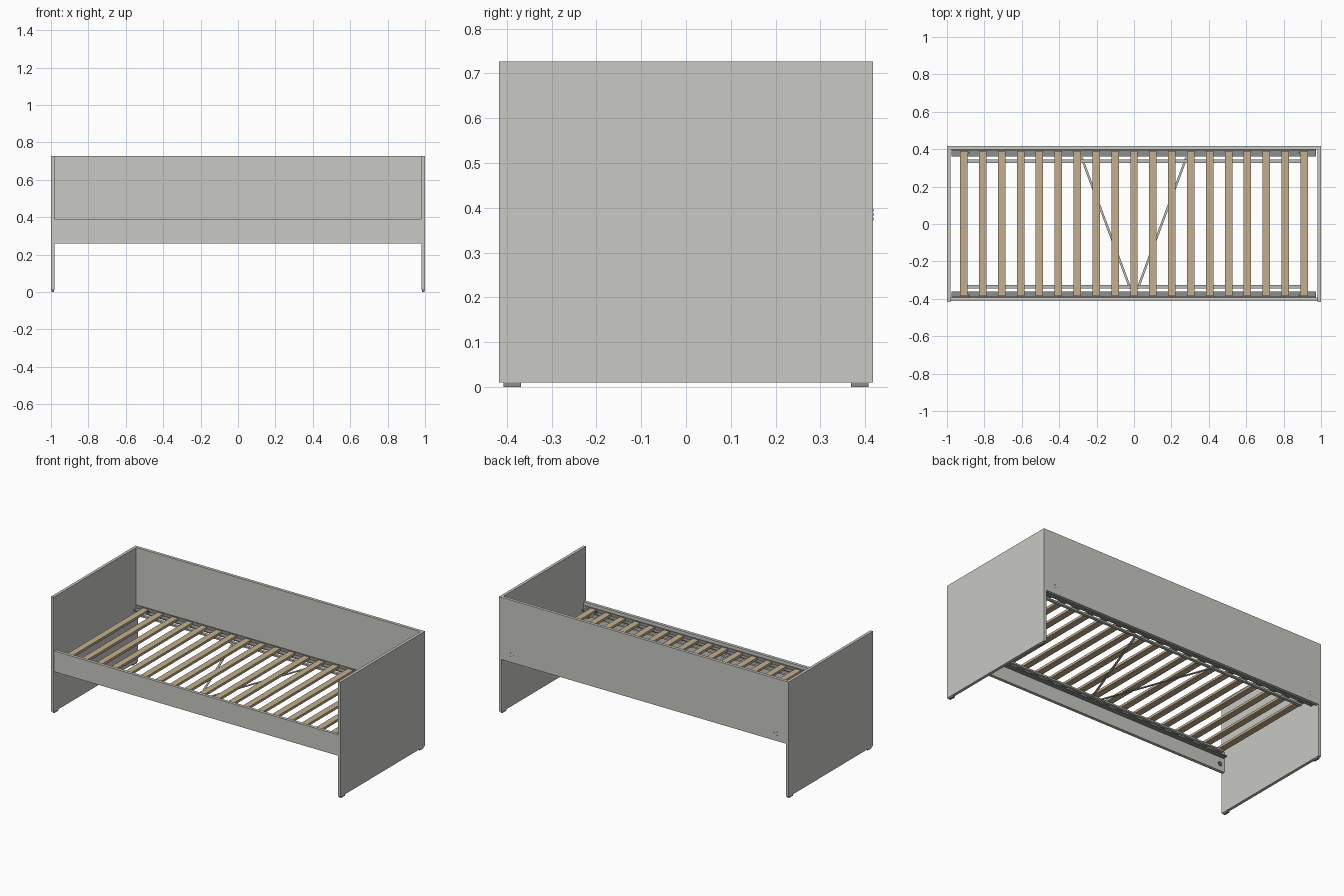
import bpy, math
from mathutils import Vector

cube = bpy.data.objects.get("Cube")
if cube:
    bpy.data.objects.remove(cube, do_unlink=True)


def material(name, rgb):
    m = bpy.data.materials.new(name)
    m.use_nodes = True
    color = (*rgb, 1)
    m.diffuse_color = color
    m.node_tree.nodes["Principled BSDF"].inputs["Base Color"].default_value = color
    return m


board = material("pale grey board", (0.58, 0.58, 0.55))
wood = material("birch slat", (0.55, 0.43, 0.27))
steel = material("grey steel", (0.27, 0.28, 0.28))
strap_mat = material("light webbing", (0.5, 0.52, 0.47))
dark = material("dark fitting", (0.1, 0.1, 0.1))


def finish(name, mat):
    ob = bpy.context.object
    ob.name = name
    ob.data.materials.append(mat)
    return ob


def box(name, mat, x, y, z):
    """Box from (min, max) pairs on each axis."""
    bpy.ops.mesh.primitive_cube_add(size=1)
    ob = finish(name, mat)
    ob.location = [(a + b) / 2 for a, b in (x, y, z)]
    ob.scale = [abs(b - a) for a, b in (x, y, z)]
    return ob


def disc(name, mat, radius, depth, location, facing_y=True):
    tilt = math.pi / 2 if facing_y else 0
    bpy.ops.mesh.primitive_cylinder_add(vertices=20, radius=radius, depth=depth,
                                        location=location, rotation=(tilt, 0, 0))
    finish(name, mat)
    bpy.ops.object.shade_smooth_by_angle()


SLAT_BOTTOM, SLAT_TOP = 0.352, 0.367

# Panels
box("back_panel", board, (-0.982, 0.982), (0.398, 0.417), (0.338, 0.727))
box("front_rail", board, (-0.982, 0.982), (-0.411, -0.392), (0.26, 0.39))

for s, side in ((1, "left"), (-1, "right")):
    box(f"{side}_end_panel", board, (s * 0.982, s), (-0.417, 0.417), (0.01, 0.727))
    # Feet, fittings and fixing screws at each corner
    for t, end in ((1, "back"), (-1, "front")):
        box(f"{end}_{side}_foot", steel, (s * 0.984, s * 0.998),
            (t * 0.368, t * 0.407), (0, 0.01))
        disc(f"{end}_{side}_ledge_bolt", dark, 0.007, 0.008,
             (s * 0.885, t * 0.38, SLAT_BOTTOM + 0.003), False)
    disc(f"{side}_rail_fitting", dark, 0.014, 0.004, (s * 0.95, -0.391, 0.305))
    for x, z in ((0.92, 0.375), (0.92, 0.395), (0.9, 0.385)):
        disc(f"{side}_back_screw", dark, 0.003, 0.002, (s * x, 0.417, z))

# Steel ledges and inner support bars along both long sides
for t, wall, end in ((1, 0.398, "back"), (-1, 0.392, "front")):
    box(f"{end}_ledge", steel, (-0.975, 0.972),
        (t * 0.362, t * wall), (SLAT_BOTTOM - 0.006, SLAT_BOTTOM))
    box(f"{end}_ledge_flange", steel, (-0.975, 0.972),
        (t * (wall - 0.005), t * wall), (SLAT_BOTTOM - 0.006, SLAT_TOP + 0.003))
    box(f"{end}_slat_tape", strap_mat, (-0.925, 0.925),
        (t * 0.326, t * 0.344), (SLAT_BOTTOM - 0.01, SLAT_BOTTOM))

# Slats
COUNT = 19
for i in range(COUNT):
    x = -0.91 + 1.82 * i / (COUNT - 1)
    box(f"slat_{i + 1}", wood, (x - 0.02, x + 0.02), (-0.386, 0.39),
        (SLAT_BOTTOM, SLAT_TOP))

# Diagonal bracing straps
for s, side in ((1, "left"), (-1, "right")):
    a, b = Vector((s * 0.02, -0.345)), Vector((s * 0.28, 0.355))
    d = b - a
    strap = box(f"{side}_brace_strap", strap_mat, (-d.length / 2, d.length / 2),
                (-0.006, 0.006), (SLAT_BOTTOM - 0.014, SLAT_BOTTOM - 0.01))
    strap.location.xy = (a + b) / 2
    strap.rotation_euler.z = math.atan2(d.y, d.x)
